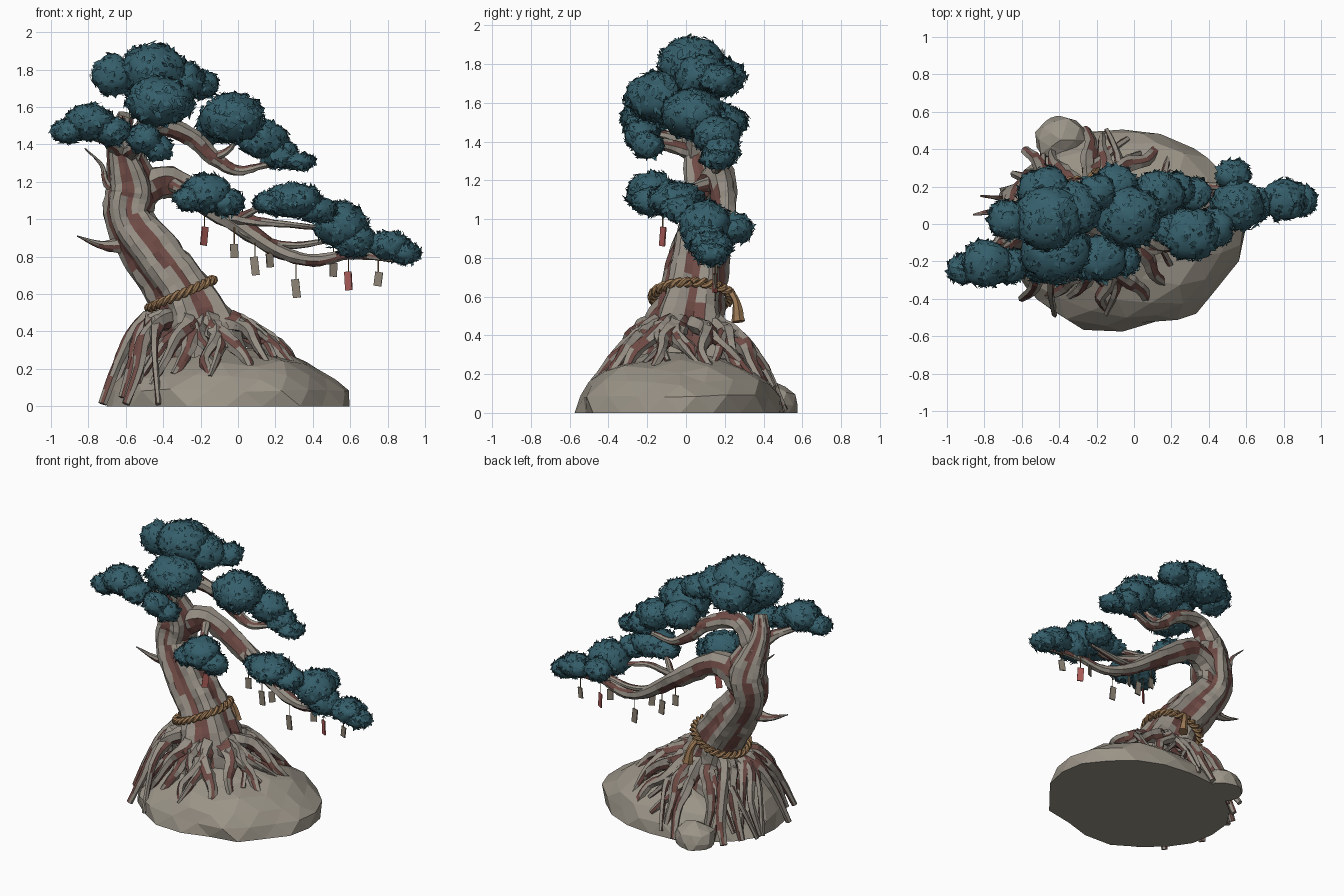
import bpy, bmesh, math, random
from mathutils import Vector, Matrix, noise

random.seed(4)
if "Cube" in bpy.data.objects:
    bpy.data.objects.remove(bpy.data.objects["Cube"])


def material(name, *rgb):
    m = bpy.data.materials.new(name)
    m.use_nodes = True
    m.diffuse_color = (*rgb, 1)
    m.node_tree.nodes["Principled BSDF"].inputs["Base Color"].default_value = (*rgb, 1)
    return m


STONE = material("stone", .32, .29, .24)
BARK = material("grey bark", .3, .27, .23)
WOOD = material("red brown wood", .16, .07, .06)
LEAF = material("teal foliage", .036, .115, .148)
ROPE = material("straw rope", .33, .19, .09)
RED = material("red paper", .42, .11, .1)
TAN = material("tan paper", .27, .23, .18)


def finish(name, bm, *mats):
    mesh = bpy.data.meshes.new(name)
    bm.to_mesh(mesh)
    bm.free()
    for m in mats:
        mesh.materials.append(m)
    obj = bpy.data.objects.new(name, mesh)
    bpy.context.collection.objects.link(obj)


def smooth_path(pts, steps):
    """Catmull-Rom through (x, y, z, radius) points."""
    p = [Vector(q) for q in pts]
    p = [p[0] * 2 - p[1]] + p + [p[-1] * 2 - p[-2]]
    out = []
    for a, b, c, d in zip(p, p[1:], p[2:], p[3:]):
        for i in range(steps):
            t = i / steps
            out.append((b * 2 + (c - a) * t + (a * 2 - b * 5 + c * 4 - d) * t**2
                        + (b * 3 - a - c * 3 + d) * t**3) / 2)
    return out + [p[-2]]


def tube(name, pts, mats, sides=8, steps=4, ridges=2, twist=.25, depth=.14, rough=.1):
    """Sweep a ridged, twisting section; the grooves take the second material."""
    path = smooth_path(pts, steps)
    bm = bmesh.new()
    rings, u = [], Vector((.3, .9, .2))
    start = random.random() * math.tau
    for i, p in enumerate(path):
        t = (path[min(i + 1, len(path) - 1)] - path[max(i - 1, 0)]).to_3d().normalized()
        u = (u - t * u.dot(t)).normalized()
        v = t.cross(u)
        ring = []
        for k in range(sides):
            a = math.tau * k / sides
            r = max(p.w, .002) * (1 + depth * math.cos(ridges * a + start + twist * i)
                                  + random.uniform(-rough, rough))
            ring.append(bm.verts.new(p.to_3d() + (u * math.cos(a) + v * math.sin(a)) * r))
        rings.append(ring)
    for i, (lo, hi) in enumerate(zip(rings, rings[1:])):
        for k in range(sides):
            n = (k + 1) % sides
            f = bm.faces.new((lo[k], lo[n], hi[n], hi[k]))
            if len(mats) > 1:
                phase = ridges * math.tau * (k + .5) / sides + start + twist * (i + .5)
                f.material_index = int(math.cos(phase) < -.45)
    bm.faces.new(rings[0][::-1])
    bm.faces.new(rings[-1])
    finish(name, bm, *mats)


# Rocky mound with a flat underside, and a small rock behind it
CX, CY, RX, RY, H = -.06, -.03, .65, .54, .32


def ground(x, y):
    d = ((x - CX) / RX) ** 2 + ((y - CY) / RY) ** 2
    return H * math.sqrt(max(0, 1 - d))


def boulder(name, centre, size, detail, rough):
    bm = bmesh.new()
    bmesh.ops.create_icosphere(bm, subdivisions=detail, radius=1)
    for v in bm.verts:
        k = 1 + rough * noise.noise(v.co * 2.2)
        v.co = Vector(a * b * k for a, b in zip(v.co, size)) + Vector(centre)
    cut = bmesh.ops.bisect_plane(bm, geom=bm.verts[:] + bm.edges[:] + bm.faces[:],
                                 plane_co=(0, 0, 0), plane_no=(0, 0, 1), clear_inner=True)
    rim = [e for e in cut["geom_cut"] if isinstance(e, bmesh.types.BMEdge)]
    bmesh.ops.contextual_create(bm, geom=rim)
    finish(name, bm, STONE)


boulder("mound", (CX, CY, 0), (RX, RY, H), 3, .09)
boulder("back_rock", (-.39, .45, .04), (.14, .13, .12), 2, .3)

# Leaning, twisting trunk
BARKS = (BARK, WOOD)
tube("trunk", [(-.2, 0, .2, .27), (-.23, 0, .4, .22), (-.3, .03, .6, .165), (-.44, .06, .8, .15),
               (-.58, .1, 1, .125), (-.57, .12, 1.18, .13), (-.63, .05, 1.42, .07), (-.6, 0, 1.56, .04)],
     BARKS, 24, 5, 5, .13, .12, .05)


# Limbs and twigs, thinning evenly from root to tip
def limb(name, thick, thin, *pts):
    last = len(pts) - 1
    tube(name, [(*p, thick + (thin - thick) * (i / last) ** .7) for i, p in enumerate(pts)], BARKS, 9, 6)


FORK, CROOK, ARCH = (-.08, .2, 1.03), (-.13, .14, 1.33), (-.6, .08, 1.33)
limb("low_branch", .1, .012, (-.56, .12, 1.12), (-.36, .17, 1.2), FORK, (.2, .18, .84),
     (.4, .15, .78), (.6, .13, .81), (.88, .13, .78))
limb("middle_fork", .04, .015, FORK, (.1, .17, .9), (.3, .2, .86), (.55, .2, .9))
limb("upper_fork", .04, .012, FORK, (.1, .1, .99), (.28, .04, .97), (.45, .1, .95))
limb("raised_twig", .025, .012, (.02, .14, 1.01), (.12, .05, 1.06), (.25, -.05, 1.08))
limb("front_twig", .04, .015, (-.36, .15, 1.19), (-.28, 0, 1.15), (-.18, -.2, 1.1))
limb("crown_branch", .08, .01, ARCH, (-.48, .08, 1.5), (-.27, .12, 1.45), CROOK,
     (0, .16, 1.26), (.16, .18, 1.29), (.36, .18, 1.28))
limb("crown_twig", .025, .012, CROOK, (-.04, .1, 1.38), (.02, .06, 1.5))
limb("left_branch", .06, .02, ARCH, (-.68, -.04, 1.41), (-.8, -.2, 1.45))
limb("forward_branch", .05, .02, ARCH, (-.55, -.08, 1.38), (-.47, -.2, 1.4))
limb("bare_twig", .035, .004, (-.6, .12, 1.13), (-.7, .13, 1.19), (-.73, .14, 1.29), (-.82, .15, 1.38))
limb("broken_stub", .055, .004, (-.56, .08, .86), (-.72, .07, .86), (-.86, .05, .91))

# Roots spreading over the mound, each with a fork
COUNT = 19
for i in range(COUNT):
    angle = math.tau * (i + random.uniform(-.25, .25)) / COUNT
    left = max(0, -math.cos(angle))
    reach = .46 + .1 * abs(math.cos(angle)) + .06 * max(0, math.sin(angle)) + random.uniform(-.09, .03)
    lift = random.uniform(.03, .06) + .1 * left

    def root_point(t, swing, width):
        a = angle + swing
        r = .1 + (reach - .1) * t
        x, y = -.22 + r * math.cos(a), r * math.sin(a)
        z = ground(x, y) + .14 * (1 - t) + lift * math.sin(math.pi * t) - .03 * t
        return (x, y, max(z, .012), width)

    bend = random.uniform(-.18, .18)
    stem = [root_point(k / 5, bend * math.sin(k) + random.uniform(-.06, .06), .066 - .009 * k)
            for k in range(6)]
    tube(f"root_{i}", stem, BARKS, 7, 3, 2, .3, .2, .16)
    side = random.choice((-1, 1))
    fork = [stem[2]] + [root_point(t, side * (t - .35) * .7, .046 - .032 * t) for t in (.6, .75, .95)]
    tube(f"root_fork_{i}", fork, BARKS, 6, 3, 2, .3, .2, .16)

# Two-strand rope tied round the trunk, with a loose tail behind
for s in range(2):
    strand = []
    for k in range(121):
        a = math.tau * k / 120
        w = 14 * a + s * math.pi
        r = 1 + .085 * math.cos(w)
        strand.append((-.305 + .17 * r * math.cos(a), .03 + .2 * r * math.sin(a),
                       .6 + .075 * math.cos(a) + .015 * math.sin(w), .014))
    tube(f"rope_strand_{s}", strand, (ROPE,), 6, 1, depth=0, rough=.02)
tube("rope_tail", [(-.25, .23, .63, .02), (-.22, .26, .57, .022), (-.2, .27, .47, .035)], (ROPE,), 6)

# Paper tags on strings, every sixth one red
hangs = [(-.18, .91), (-.02, .83), (.09, .75), (.17, .78), (.31, .63), (.51, .73), (.59, .67), (.75, .68)]
for i, (x, z) in enumerate(hangs):
    y = .15 if i else -.12
    red = i % 6 == 0
    tall = .1 if red or i in (2, 4) else .075
    bm = bmesh.new()
    bmesh.ops.create_cube(bm, size=1)
    turn = Matrix.Rotation(random.uniform(-.7, .7), 4, "Z") @ Matrix.Rotation(random.uniform(-.15, .15), 4, "Y")
    bm.transform(Matrix.Translation((x, y, z)) @ turn @ Matrix.Diagonal((.042, .008, tall, 1)))
    finish(f"tag_{i}", bm, RED if red else TAN)
    top = z + tall / 2
    tube(f"tag_string_{i}", [(x, y, top - .01, .003), (x, y, top + .09, .003)], (ROPE,), 4, 1)


# Foliage pads: lumpy bodies covered in ragged leaf flakes
def foliage(name, flat, *lobes):
    """Each lobe is x, y, z, width; flat is the height of a lobe over its width."""
    bm = bmesh.new()
    for x, y, z, w in lobes:
        centre, size = Vector((x, y, z)), Vector((w, w * .95, w * flat))

        def surface(d, grow=1):
            lump = grow * (1 + .16 * noise.noise(d * 2.5 + centre * 9))
            return centre + Vector(a * b * lump for a, b in zip(d, size))

        for v in bmesh.ops.create_icosphere(bm, subdivisions=3, radius=1)["verts"]:
            v.co = surface(v.co.normalized(), random.uniform(.97, 1.02))
            for f in v.link_faces:
                f.smooth = True
        for n in range(int(8000 * w * w) + 60):
            d = Vector(random.gauss(0, 1) for c in range(3)).normalized()
            along = d.cross(Vector(random.gauss(0, 1) for c in range(3))).normalized()
            leaf = random.uniform(.014, .03)
            p, across = surface(d), d.cross(along) * leaf * .6
            tip = along * leaf
            bm.faces.new([bm.verts.new(q) for q in (
                p - tip - d * .004, p + across, p + tip + d * random.uniform(.006, .018), p - across)])
    finish(name, bm, LEAF)


foliage("crown_foliage", .74, (-.46, .03, 1.8, .18), (-.42, -.14, 1.63, .18), (-.33, .08, 1.74, .15),
        (-.2, .17, 1.72, .1), (-.48, .17, 1.73, .14))
foliage("crown_side_foliage", 1, (-.67, .02, 1.77, .11))
foliage("left_foliage", .75, (-.79, -.21, 1.52, .13), (-.91, -.24, 1.47, .085), (-.67, -.22, 1.47, .1))
foliage("forward_foliage", .85, (-.5, -.23, 1.43, .09), (-.43, -.2, 1.38, .08))
foliage("upper_right_foliage", .78, (-.03, .04, 1.54, .17), (-.1, .2, 1.5, .12), (.13, .16, 1.43, .13),
        (.22, .18, 1.35, .1))
foliage("upper_tip_foliage", .5, (.32, .16, 1.31, .09))
foliage("low_front_foliage", .82, (-.17, -.18, 1.14, .13), (-.26, -.22, 1.11, .08), (-.06, -.19, 1.09, .09))
foliage("low_middle_foliage", .62, (.3, -.05, 1.1, .15), (.19, -.02, 1.09, .1), (.42, -.02, 1.05, .11))
foliage("low_right_foliage", .85, (.55, .1, .97, .14), (.62, .1, .89, .11), (.53, .26, .95, .09))
foliage("tip_foliage", .64, (.8, .13, .86, .115), (.89, .13, .82, .09))
